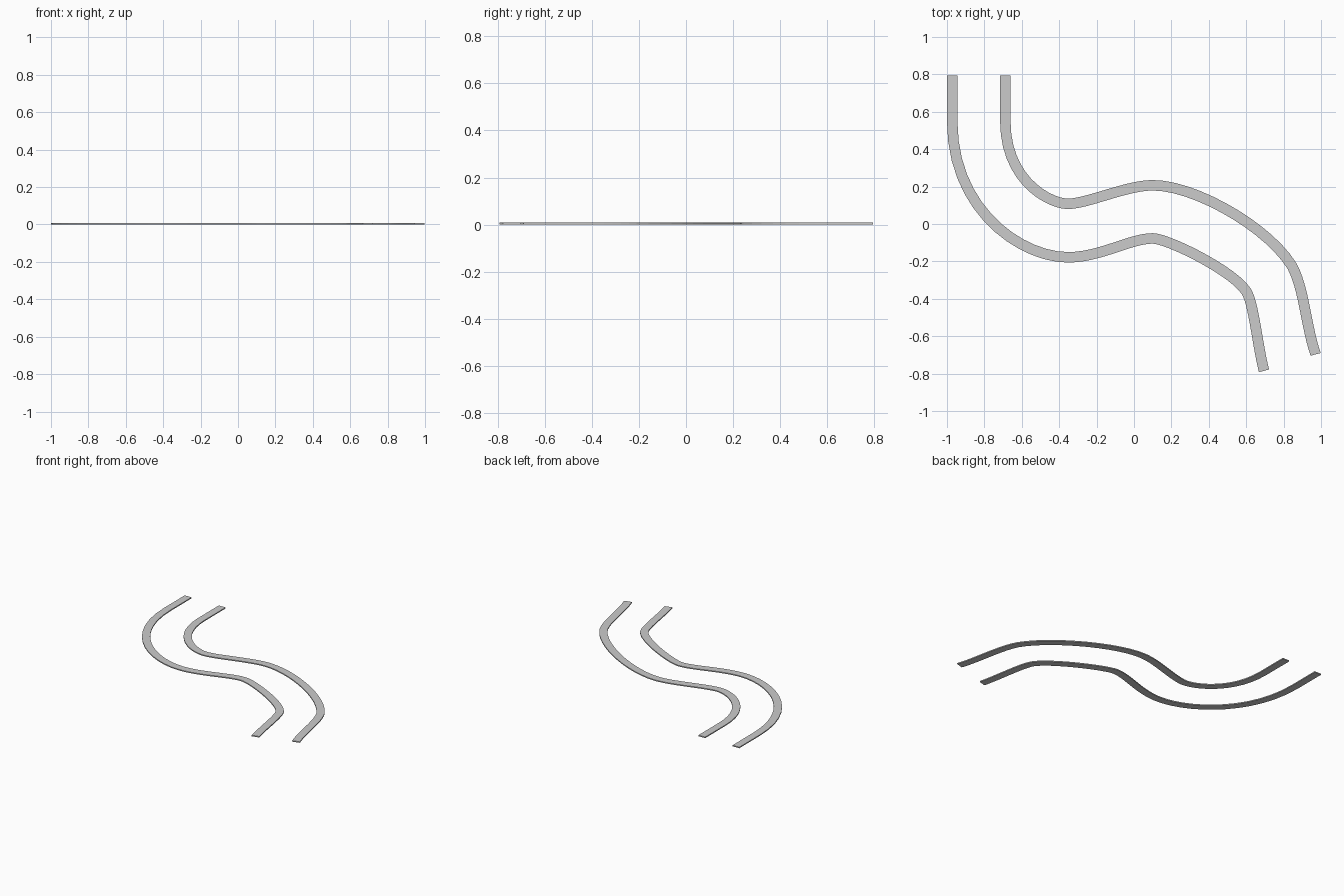
import bpy, bmesh
from mathutils import Vector
from mathutils.geometry import interpolate_bezier

if "Cube" in bpy.data.objects:
    bpy.data.objects.remove(bpy.data.objects["Cube"])

WIDTH, HEIGHT = 0.056, 0.008


def strip(name, knots, end_dir, steps=14):
    """Flat band swept along a chain of bezier segments (knot, handle, handle, knot, ...)."""
    pts = [Vector((x, y, 0)) for x, y in knots]
    path = [Vector((pts[0].x, 0.795, 0))]  # straight lead-in
    for i in range(0, len(pts) - 1, 3):
        seg = interpolate_bezier(*pts[i:i + 4], steps)
        path += seg if i == 0 else seg[1:]
    bm = bmesh.new()
    rings = []
    for i, p in enumerate(path):
        if i == 0:
            t = path[1] - p
        elif i == len(path) - 1:
            t = Vector(end_dir)
        else:
            t = (path[i + 1] - p).normalized() + (p - path[i - 1]).normalized()
        t.normalize()
        n = Vector((-t.y, t.x, 0)) * WIDTH / 2
        up = Vector((0, 0, HEIGHT))
        rings.append([bm.verts.new(v) for v in (p - n, p + n, p + n + up, p - n + up)])
    for a, b in zip(rings, rings[1:]):
        for k in range(4):
            m = (k + 1) % 4
            bm.faces.new((a[k], a[m], b[m], b[k]))
    bm.faces.new(rings[0])
    bm.faces.new(rings[-1])
    bmesh.ops.recalc_face_normals(bm, faces=bm.faces[:])
    mesh = bpy.data.meshes.new(name)
    bm.to_mesh(mesh)
    bm.free()
    bpy.context.collection.objects.link(bpy.data.objects.new(name, mesh))


# Lower winding edge strip
strip("lower_edge_strip", [
    (-.972, .55), (-.972, .07), (-.60, -.178),
    (-.353, -.178), (-.18, -.178), (-.02, -.077),
    (.10, -.077), (.18, -.077), (.53, -.25),
    (.60, -.36), (.64, -.42), (.66, -.65), (.695, -.785)], (.26, -.965, 0))

# Upper winding edge strip
strip("upper_edge_strip", [
    (-.688, .55), (-.688, .23), (-.45, .108),
    (-.353, .108), (-.25, .108), (-.04, .207),
    (.10, .207), (.33, .207), (.72, -.02),
    (.845, -.225), (.91, -.345), (.92, -.55), (.971, -.697)], (.26, -.965, 0))
